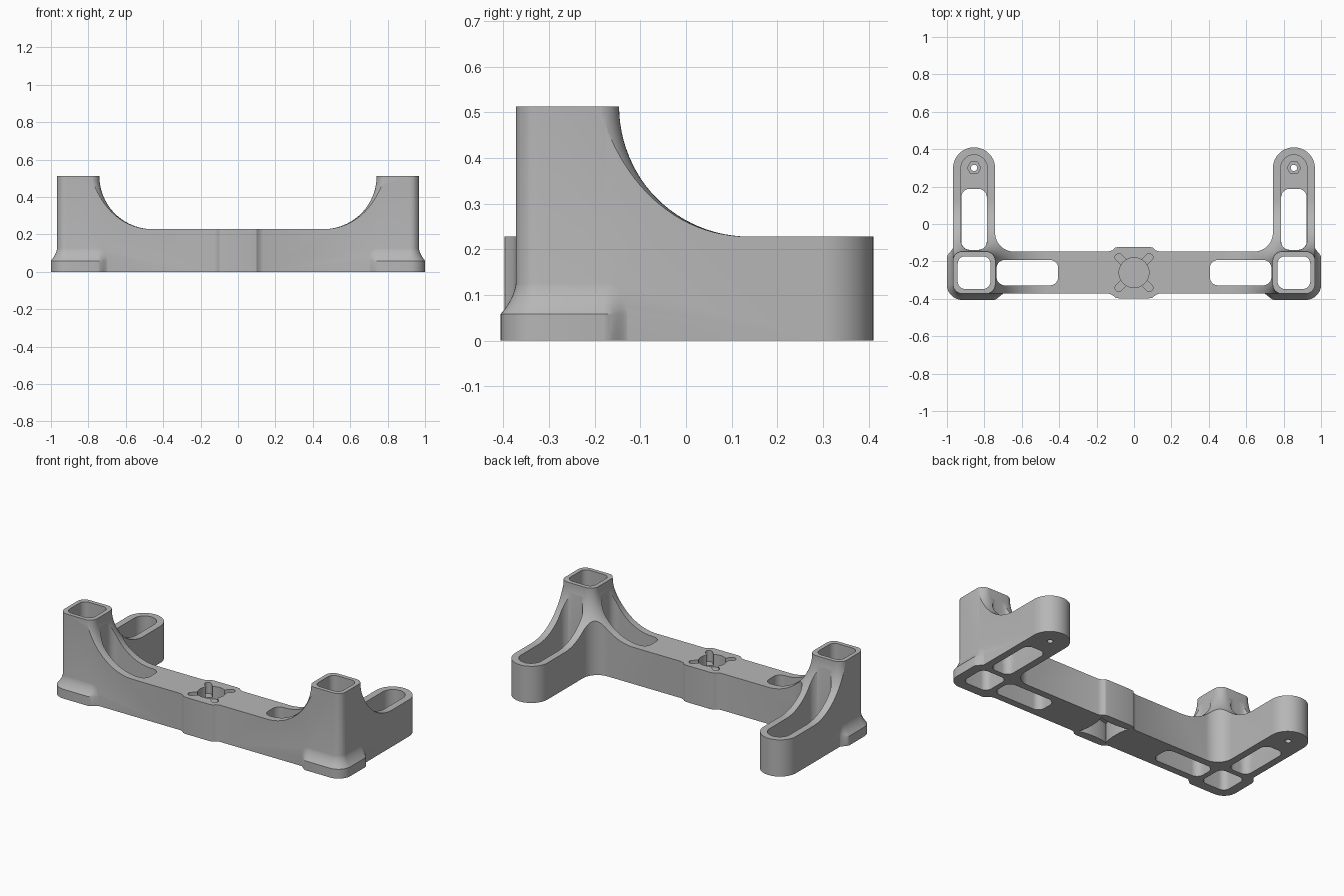
import bpy, bmesh, math

if "Cube" in bpy.data.objects:
    bpy.data.objects.remove(bpy.data.objects["Cube"], do_unlink=True)

# Main dimensions
PX, PY, HALF, CORNER = 0.855, -0.26, 0.1125, 0.05   # post centre and section
TOP, DECK = 0.513, 0.228                            # post and bar heights
SWEEP = TOP - DECK                                  # fillet radius under the post
LEFT, RIGHT, FRONT, BACK = PX - HALF, PX + HALF, PY - HALF, PY + HALF

grey = bpy.data.materials.new("light_grey")
grey.use_nodes = True
grey.diffuse_color = (0.47, 0.47, 0.47, 1)
grey.node_tree.nodes["Principled BSDF"].inputs["Base Color"].default_value = grey.diffuse_color


def arc(cx, cy, r, start, end, n=10):
    angles = [math.radians(start + (end - start) * i / n) for i in range(n + 1)]
    return [(cx + r * math.cos(a), cy + r * math.sin(a)) for a in angles]


def rounded(cx, cy, hx, hy, r, n=10):
    pts = []
    for i, (sx, sy) in enumerate([(1, 1), (-1, 1), (-1, -1), (1, -1)]):
        pts += arc(cx + sx * (hx - r), cy + sy * (hy - r), r, 90 * i, 90 * i + 90, n)
    return pts


def turned(pts, degrees, cx, cy):
    c, s = math.cos(math.radians(degrees)), math.sin(math.radians(degrees))
    return [(cx + x * c - y * s, cy + x * s + y * c) for x, y in pts]


def loft(name, rings):
    """Solid through (z, outline) rings listed from the bottom up."""
    bm = bmesh.new()
    rows = [[bm.verts.new((x, y, z)) for x, y in pts] for z, pts in rings]
    for low, high in zip(rows, rows[1:]):
        for i in range(len(low)):
            j = (i + 1) % len(low)
            bm.faces.new((low[i], low[j], high[j], high[i]))
    bm.faces.new(rows[0][::-1])
    bm.faces.new(rows[-1])
    bmesh.ops.recalc_face_normals(bm, faces=bm.faces)
    mesh = bpy.data.meshes.new(name)
    bm.to_mesh(mesh)
    bm.free()
    mesh.materials.append(grey)
    obj = bpy.data.objects.new(name, mesh)
    bpy.context.collection.objects.link(obj)
    return obj


def prism(name, pts, z0, z1):
    return loft(name, [(z0, pts), (z1, pts)])


def apply(obj, mod):
    bpy.context.view_layer.objects.active = obj
    bpy.ops.object.modifier_apply(modifier=mod.name)


def combine(obj, tool, operation):
    mod = obj.modifiers.new("combine", "BOOLEAN")
    mod.solver = "EXACT"
    mod.operation = operation
    mod.object = tool
    apply(obj, mod)
    bpy.data.objects.remove(tool, do_unlink=True)


# Half of the plan outline: centre boss, bar, post corner, leg and inner fillet
boss = [(0.08, 0.1375), (0.1, 0.134), (0.115, 0.12), (0.135, HALF)]
outline = [(-0.05, PY - 0.1375)] + [(x, PY - d) for x, d in boss]
outline += arc(RIGHT - CORNER, FRONT + CORNER, CORNER, -90, 0)
outline += arc(PX, 0.2975, HALF, 0, 180, 28)
outline += arc(LEFT - 0.1, BACK + 0.1, 0.1, 0, -90, 12)
outline += [(x, PY + d) for x, d in reversed(boss)] + [(-0.05, PY + 0.1375)]
bracket = prism("bracket", outline, 0, TOP + 0.1)

# Swept fillet running all round the post and flattening into the deck
def post_ring(d):
    d += 0.001
    return rounded(PX, PY, HALF + d, HALF + d, CORNER + d, 10)

bell = [(-0.1, post_ring(2)), (DECK, post_ring(2))]
for i in range(25):
    a = math.radians(90 * i / 24)
    bell.append((TOP - SWEEP * math.cos(a) + 0.0002 * (i == 0), post_ring(SWEEP * (1 - math.sin(a)))))
combine(bracket, loft("post_sweep", bell), "INTERSECT")

# Flared foot on the outer corner, blending into bar and leg
def foot_ring(e):
    front, side = [], []
    for i in range(7):
        s = i / 6
        d = (e + 0.002) * s * s * (3 - 2 * s) - 0.002
        front.append((0.69 + 0.06 * s, FRONT - d))
        side.append((RIGHT + d, -0.12 - 0.06 * s))
    r = CORNER + e
    corner = arc(RIGHT - CORNER, FRONT + CORNER, r, -90, 0)
    return front + corner + side[::-1] + [(0.8, -0.12), (0.69, -0.2)]

foot = [(0, foot_ring(0.0335)), (0.058, foot_ring(0.0335))]
for i in range(1, 9):
    t = i / 8
    foot.append((0.058 + 0.08 * t, foot_ring(0.0345 * (1 - t) ** 2 - 0.001)))
combine(bracket, loft("foot", foot), "UNION")

# Openings: post socket, bar slot, leg slot, leg pocket, nut seat and screw hole
leg_y0, leg_y1, floor = -0.14, 0.37, 0.06
pocket = arc(PX, leg_y1 - 0.07, 0.07, 0, 180, 20)
pocket += arc(PX - 0.02, leg_y0 + 0.05, 0.05, 180, 270) + arc(PX + 0.02, leg_y0 + 0.05, 0.05, 270, 360)
cuts = [
    ("post_socket", rounded(PX, PY, 0.0875, 0.0875, 0.04), -0.1, 1),
    ("bar_slot", rounded(0.57, PY, 0.165, 0.068, 0.045), -0.1, 1),
    ("leg_pocket", pocket, floor, 1),
    ("leg_slot", rounded(PX, 0.025, 0.068, 0.163, 0.045), -0.1, floor + 0.02),
    ("nut_seat", arc(PX, 0.3, 0.036, 0, 300, 5), floor - 0.03, floor + 0.02),
    ("screw_hole", arc(PX, 0.3, 0.017, 0, 345, 23), -0.1, floor + 0.02),
]

# Centre recesses: round seat with four diagonal slots above, pointed star below
cuts.append(("round_seat", arc(0, PY, 0.08, 0, 352.5, 47), 0.15, 1))
for angle in (45, -45):
    cuts.append(("diagonal_slot", turned(rounded(0, 0, 0.135, 0.02, 0.0195, 6), angle, 0, PY), 0.16, 1))
star = []
for i in range(48):
    a = math.radians(i * 7.5)
    c, s = math.cos(a), math.sin(a)
    star.append((0.14 * math.copysign(abs(c) ** 2.5, c), 0.14 * math.copysign(abs(s) ** 2.5, s)))
cuts.append(("star_recess", turned(star, 45, 0, PY), -0.1, 0.12))

for name, pts, z0, z1 in cuts:
    combine(bracket, prism(name, pts, z0, z1), "DIFFERENCE")

# Mirror the half to the other side
mirror = bracket.modifiers.new("mirror", "MIRROR")
mirror.use_bisect_axis[0] = True
mirror.use_clip = True
apply(bracket, mirror)

bpy.ops.object.select_all(action="DESELECT")
bracket.select_set(True)
bpy.context.view_layer.objects.active = bracket
bpy.ops.object.shade_smooth_by_angle(angle=math.radians(30))
